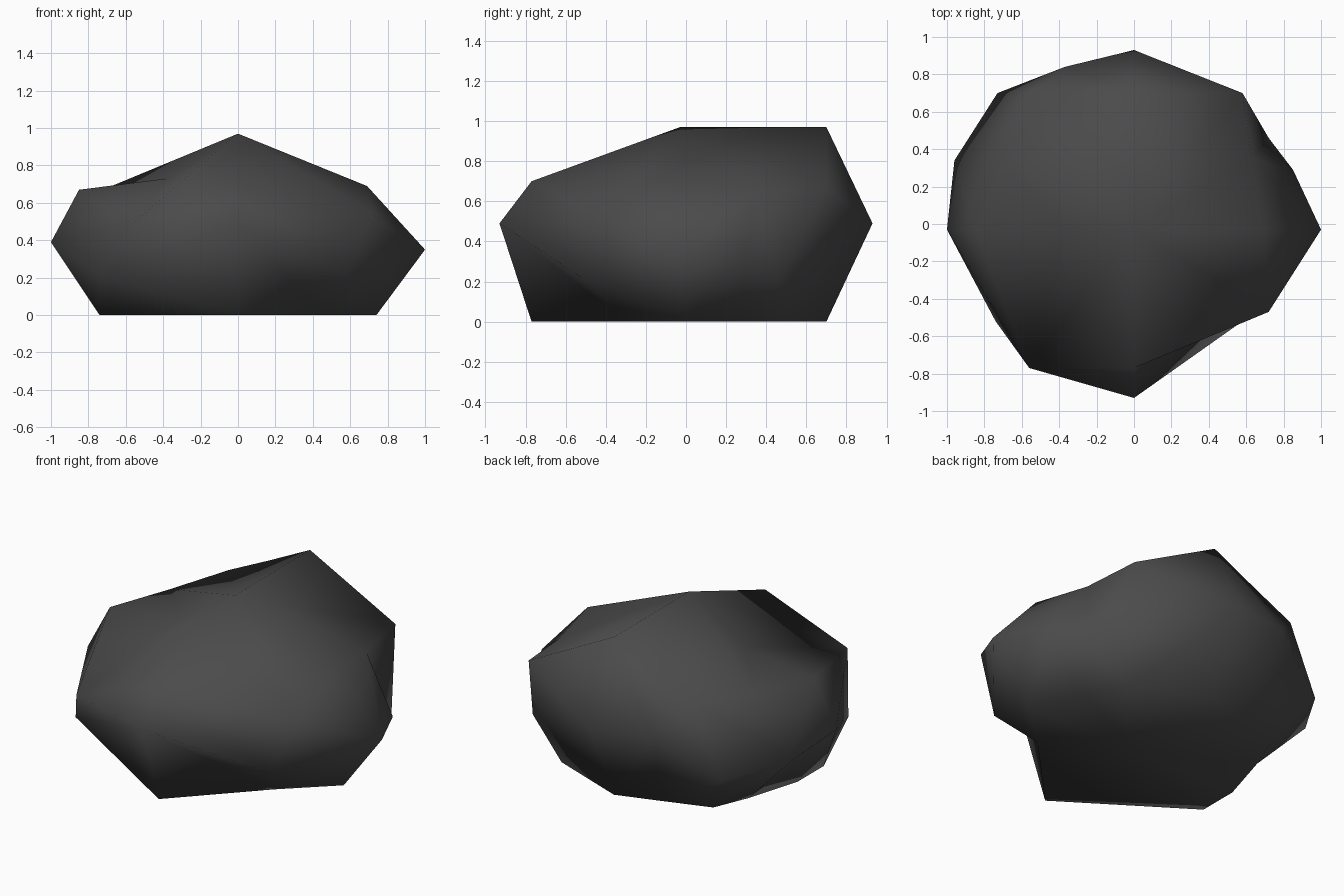
import bpy, bmesh
from mathutils import Vector

if "Cube" in bpy.data.objects:
    bpy.data.objects.remove(bpy.data.objects["Cube"])

# Rings of the rock, counter-clockwise from the front:
# front, front right, right, (extra), back right, back, (extra), back left, (extra), left, front left
UPPER = [(0, -.77, .70), (.72, -.47, .54), (.69, -.03, .69), (.63, .345, .65), (.58, .70, .67), (0, .70, .97),
         (-.28, .70, .83), (-.55, .70, .70), (-.70, .335, .68), (-.85, -.03, .67), (-.56, -.77, .49)]
MIDDLE = [(0, -.93, .49), (.58, -.52, .22), (1, -.03, .35), (.85, .29, .33), (.72, .46, .21), (0, .93, .49),
          (-.37, .84, .53), (-.73, .70, .28), (-.96, .34, .33), (-1, -.03, .39), (-.74, -.52, .21)]
LOWER = [(0, -.77, 0), (.45, -.30, 0), (.74, -.03, 0), (.60, .28, 0), (.485, .516, 0), (0, .70, 0),
         (-.28, .61, 0), (-.55, .52, 0), (-.64, .305, 0), (-.74, -.03, 0), (-.74, -.28, 0)]
TOP, BOTTOM = (0, -.03, .97), (0, -.03, 0)
LEFT, DENT = 9, (-.38, -.03, .73)          # dent on the ridge from the top to the left
HOLLOW_LOW, HOLLOW_HIGH = {0, 8}, {0, 3}   # facets folded inward

bm = bmesh.new()
lower, middle, upper = [[bm.verts.new(p) for p in ring] for ring in (LOWER, MIDDLE, UPPER)]
top, bottom = bm.verts.new(TOP), bm.verts.new(BOTTOM)
dent = bm.verts.new(DENT)
n = len(upper)


def facet(a, b, c, d, hollow=False):
    """Two triangles over a quad, folded outward (or inward if hollow)."""
    normal = (b.co - a.co).cross(c.co - a.co)
    bulges = normal.dot(d.co - a.co) <= 0
    if bulges != hollow:
        bm.faces.new((a, b, c))
        bm.faces.new((a, c, d))
    else:
        bm.faces.new((a, b, d))
        bm.faces.new((b, c, d))


for i in range(n):
    j = (i + 1) % n
    facet(lower[i], lower[j], middle[j], middle[i], i in HOLLOW_LOW)
    facet(middle[i], middle[j], upper[j], upper[i], i in HOLLOW_HIGH)
    bm.faces.new((bottom, lower[j], lower[i]))
    # top fan, with the dent beside the left ridge
    if j == LEFT:
        bm.faces.new((top, upper[i], dent))
        bm.faces.new((dent, upper[i], upper[j]))
    elif i == LEFT:
        bm.faces.new((top, dent, upper[j]))
        bm.faces.new((dent, upper[i], upper[j]))
    else:
        bm.faces.new((top, upper[i], upper[j]))

for f in bm.faces:
    f.smooth = True

mesh = bpy.data.meshes.new("rock")
bm.to_mesh(mesh)
bm.free()

# Single dark stone colour
stone = bpy.data.materials.new("dark grey stone")
stone.diffuse_color = (0.07, 0.07, 0.07, 1)
stone.use_nodes = True
stone.node_tree.nodes["Principled BSDF"].inputs["Base Color"].default_value = stone.diffuse_color
mesh.materials.append(stone)

rock = bpy.data.objects.new("rock", mesh)
bpy.context.collection.objects.link(rock)
